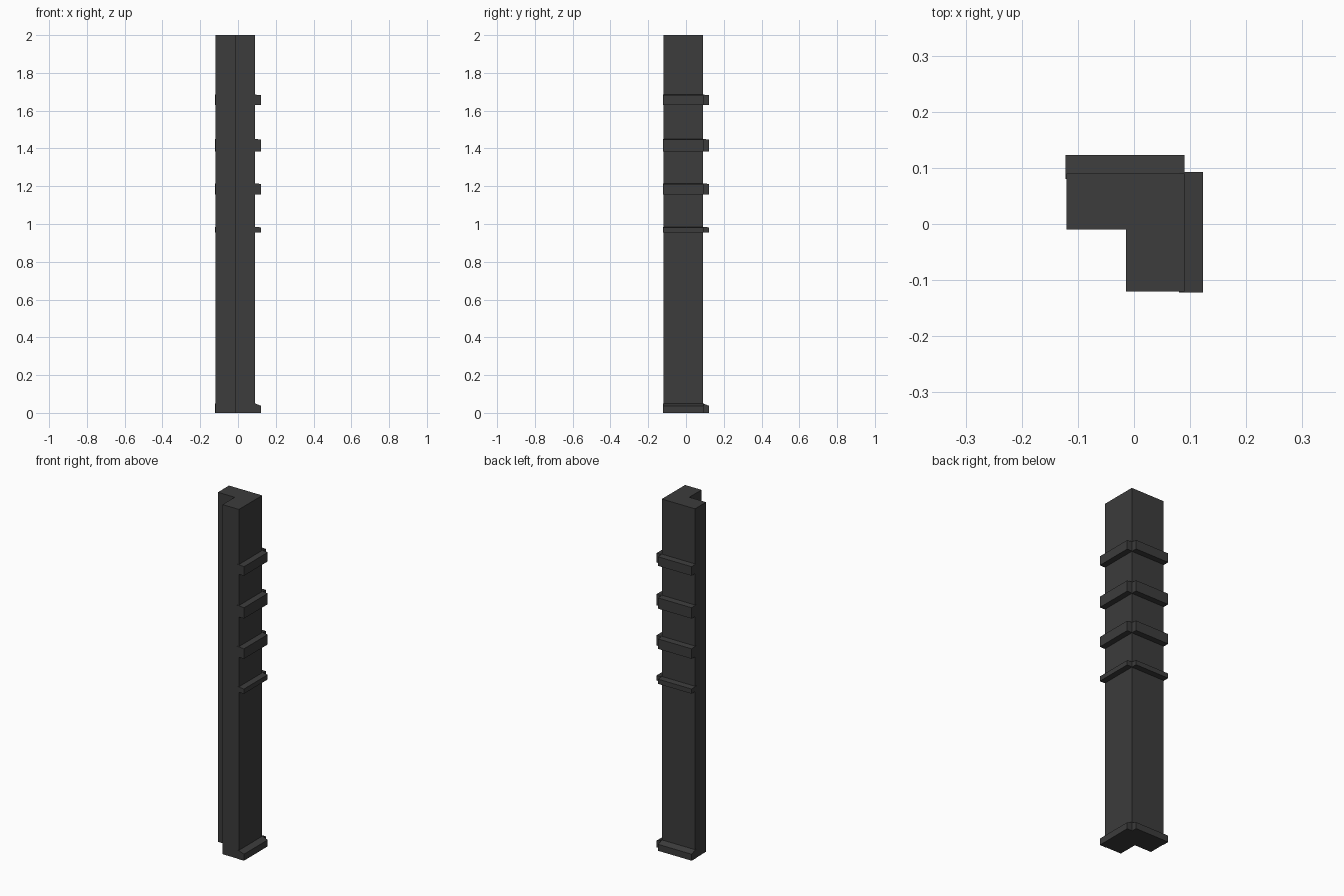
import bpy
import bmesh

old = bpy.data.objects.get("Cube")
if old:
    bpy.data.objects.remove(old, do_unlink=True)

# Single dark colour
stone = bpy.data.materials.new("charcoal grey")
stone.use_nodes = True
colour = (0.045, 0.045, 0.045, 1)
stone.diffuse_color = colour
stone.node_tree.nodes["Principled BSDF"].inputs["Base Color"].default_value = colour

LOW, FACE, OUT = -0.12, 0.09, 0.123


def extrude(name, profile, place, start, end):
    """Sweep a closed 2D profile between two positions along one axis."""
    bm = bmesh.new()
    ends = [[bm.verts.new(place(a, b, t)) for a, b in profile] for t in (start, end)]
    bm.faces.new(ends[0])
    bm.faces.new(ends[1])
    n = len(profile)
    for i in range(n):
        j = (i + 1) % n
        bm.faces.new((ends[0][i], ends[0][j], ends[1][j], ends[1][i]))
    bmesh.ops.recalc_face_normals(bm, faces=bm.faces)
    mesh = bpy.data.meshes.new(name)
    bm.to_mesh(mesh)
    bm.free()
    mesh.materials.append(stone)
    obj = bpy.data.objects.new(name, mesh)
    bpy.context.collection.objects.link(obj)
    return obj


# L-shaped corner post
corner = [(LOW, -0.01), (-0.014, -0.01), (-0.014, LOW),
          (FACE, LOW), (FACE, FACE), (LOW, FACE)]
extrude("corner_post", corner, lambda a, b, t: (a, b, t), 0, 2)


def strip_pair(name, bottom, top, slope):
    """One raised strip on each outer face, leaving the outer corner notched."""
    profile = [(FACE - 0.01, bottom), (OUT, bottom), (OUT, top - slope),
               (FACE, top), (FACE - 0.01, top)]
    extrude("left_" + name, profile, lambda a, b, t: (a, t, b), LOW - 0.002, FACE + 0.003)
    extrude("back_" + name, profile, lambda a, b, t: (t, a, b), LOW - 0.002, FACE)


# Raised bands and foot moulding
bands = [(0.955, 0.985), (1.155, 1.215), (1.385, 1.45), (1.63, 1.685)]
for i, (bottom, top) in enumerate(bands, 1):
    strip_pair(f"band_{i}", bottom, top, 0.003)
strip_pair("foot_moulding", 0, 0.05, 0.013)
